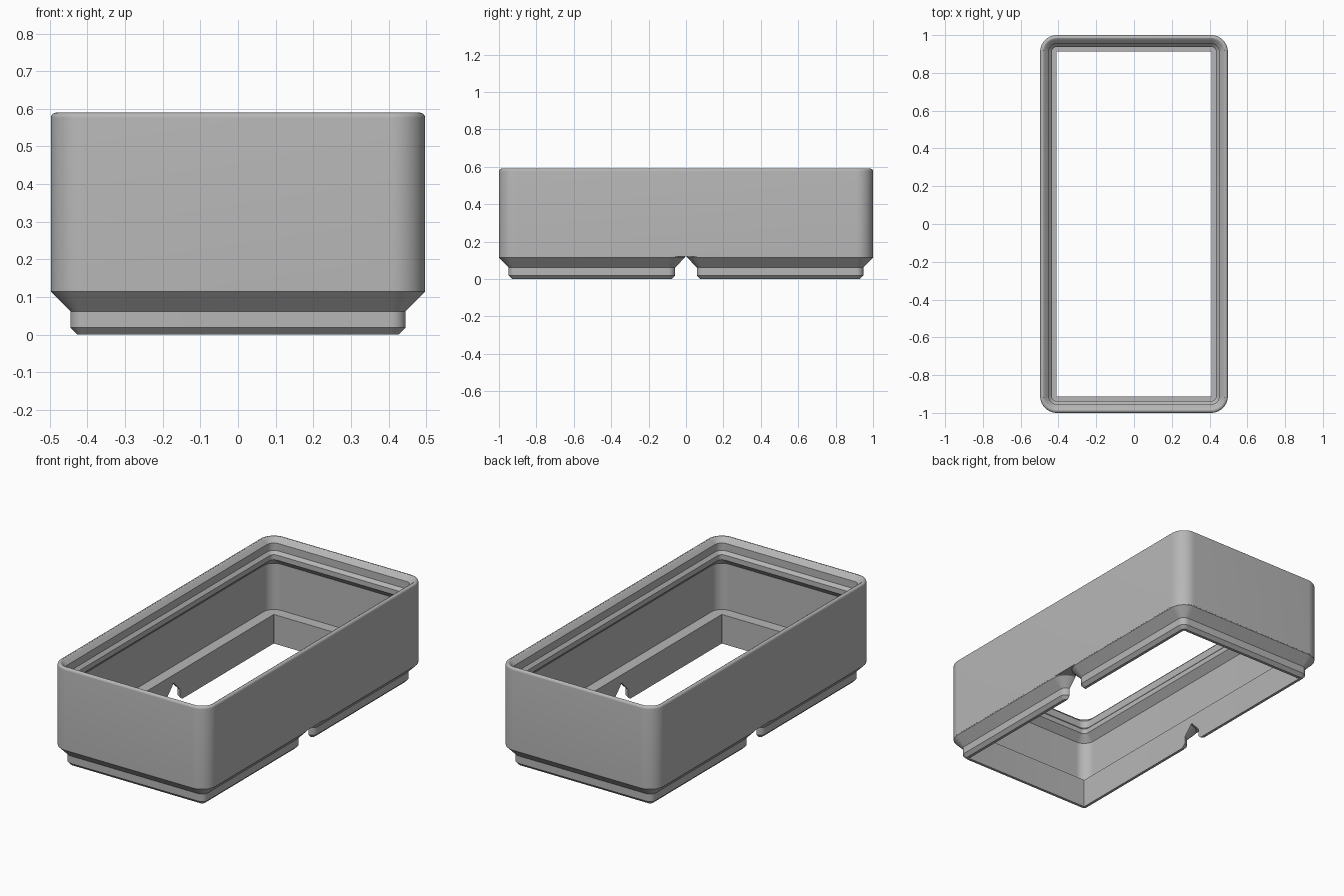
import bpy
import bmesh
import math

if "Cube" in bpy.data.objects:
    bpy.data.objects.remove(bpy.data.objects["Cube"], do_unlink=True)

HALF_X, HALF_Y, RADIUS, TOP = 0.497, 1.0, 0.089, 0.59
FLOOR, BODY_BOTTOM = 0.168, 0.119
CORNER_STEPS = 14

grey = bpy.data.materials.new("light grey plastic")
grey.use_nodes = True
grey.diffuse_color = (0.47, 0.47, 0.47, 1)
grey.node_tree.nodes["Principled BSDF"].inputs["Base Color"].default_value = grey.diffuse_color


def rounded_ring(half_x, half_y, inset, cy=0.0):
    """Outline of a rounded rectangle, offset inwards by inset."""
    r = max(RADIUS - inset, 0.0015)
    points = []
    for quarter, (sx, sy) in enumerate([(1, 1), (-1, 1), (-1, -1), (1, -1)]):
        for i in range(CORNER_STEPS + 1):
            a = math.pi / 2 * (quarter + i / CORNER_STEPS)
            points.append((sx * (half_x - inset - r) + r * math.cos(a),
                           cy + sy * (half_y - inset - r) + r * math.sin(a)))
    return points


def loft(name, half_x, half_y, profile, cy=0.0):
    """Closed solid through rounded rectangles given as (inset, height)."""
    bm = bmesh.new()
    rings = [[bm.verts.new((x, y, z)) for x, y in rounded_ring(half_x, half_y, inset, cy)]
             for inset, z in profile]
    n = len(rings[0])
    for low, high in zip(rings, rings[1:]):
        for i in range(n):
            j = (i + 1) % n
            bm.faces.new((low[i], low[j], high[j], high[i]))
    bm.faces.new(rings[0][::-1])
    bm.faces.new(rings[-1])
    bmesh.ops.recalc_face_normals(bm, faces=bm.faces)
    mesh = bpy.data.meshes.new(name)
    bm.to_mesh(mesh)
    bm.free()
    mesh.materials.append(grey)
    obj = bpy.data.objects.new(name, mesh)
    bpy.context.collection.objects.link(obj)
    return obj


def combine(target, tool, operation):
    mod = target.modifiers.new(operation.lower(), "BOOLEAN")
    mod.operation, mod.object, mod.solver = operation, tool, "EXACT"
    bpy.context.view_layer.objects.active = target
    bpy.ops.object.modifier_apply(modifier=mod.name)
    bpy.data.objects.remove(tool, do_unlink=True)


# Outer body with a rounded top rim
fillet = 0.014
body_profile = [(0, BODY_BOTTOM)]
for i in range(6):
    a = math.pi / 2 * i / 5
    body_profile.append((fillet * (1 - math.cos(a)), TOP - fillet * (1 - math.sin(a))))
body = loft("bin_body", HALF_X, HALF_Y, body_profile)

# Two stepped feet, leaving a notch between them
foot_profile = [(0.07, 0), (0.0515, 0.019), (0.0515, 0.062), (0.0005, 0.114), (0.0005, 0.13)]
gap = 0.006
for side in (-1, 1):
    foot = loft("foot", HALF_X, (HALF_Y - gap) / 2, foot_profile, side * (HALF_Y + gap) / 2)
    combine(body, foot, "UNION")

# Hollow: open base, floor ledge, chamber and stacking lip
hollow_profile = [
    (0.086, -0.1), (0.086, FLOOR), (0.023, FLOOR), (0.023, 0.435),
    (0.062, 0.474), (0.062, 0.503), (0.0455, 0.52), (0.0455, 0.563),
    (0.026, 0.583), (0.021, 0.587), (0.016, 0.5895), (0.0145, 0.61),
]
hollow = loft("hollow_cutter", HALF_X, HALF_Y, hollow_profile)
hollow.hide_render = True
combine(body, hollow, "DIFFERENCE")

# Smooth corners, crisp steps
bpy.ops.object.select_all(action="DESELECT")
body.select_set(True)
bpy.context.view_layer.objects.active = body
bpy.ops.object.shade_smooth_by_angle(angle=math.radians(30))
